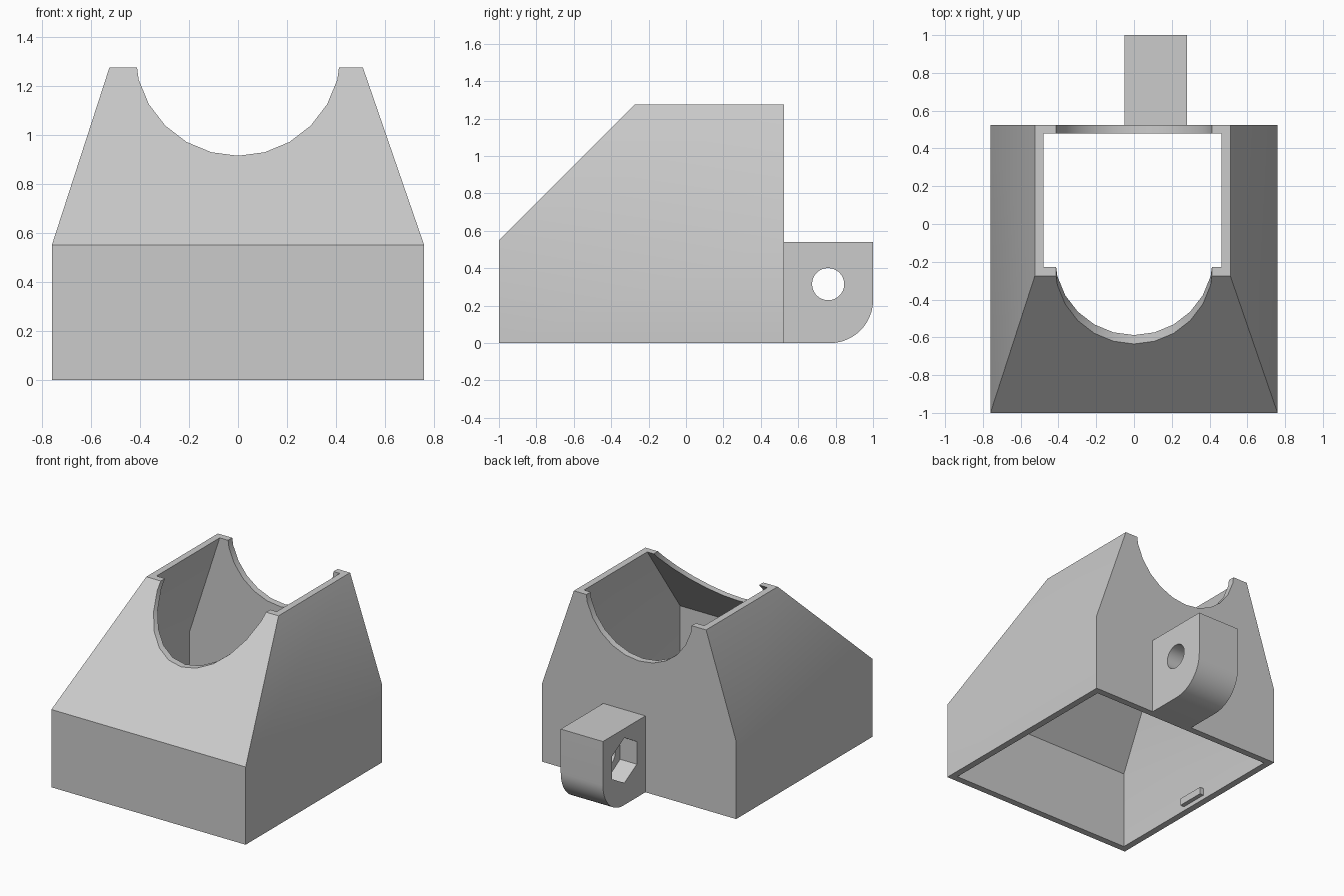
import bpy, bmesh, math
from mathutils import Matrix

cube = bpy.data.objects.get("Cube")
if cube:
    bpy.data.objects.remove(cube, do_unlink=True)

grey = bpy.data.materials.new("plain_grey")
grey.use_nodes = True
grey.diffuse_color = (0.6, 0.6, 0.6, 1)
grey.node_tree.nodes["Principled BSDF"].inputs["Base Color"].default_value = (0.6, 0.6, 0.6, 1)


def finish(bm, name):
    bmesh.ops.recalc_face_normals(bm, faces=bm.faces)
    mesh = bpy.data.meshes.new(name)
    bm.to_mesh(mesh)
    bm.free()
    mesh.materials.append(grey)
    ob = bpy.data.objects.new(name, mesh)
    bpy.context.collection.objects.link(ob)
    return ob


def loft(name, rings):
    """Skin a stack of equal-length point rings and cap both ends."""
    bm = bmesh.new()
    rows = [[bm.verts.new(p) for p in ring] for ring in rings]
    n = len(rows[0])
    for a, b in zip(rows, rows[1:]):
        for i in range(n):
            j = (i + 1) % n
            bm.faces.new((a[i], a[j], b[j], b[i]))
    bm.faces.new(rows[0])
    bm.faces.new(rows[-1])
    return finish(bm, name)


def rect(x0, x1, y0, y1, z):
    return [(x0, y0, z), (x1, y0, z), (x1, y1, z), (x0, y1, z)]


def prism_x(name, outline, x0, x1):
    return loft(name, [[(x, y, z) for y, z in outline] for x in (x0, x1)])


def polygon(cy, cz, r, sides, start=0):
    angles = [start + math.tau * i / sides for i in range(sides)]
    return [(cy + r * math.cos(a), cz + r * math.sin(a)) for a in angles]


def cut(ob, cutter):
    cutter.hide_render = True
    mod = ob.modifiers.new("cut", 'BOOLEAN')
    mod.operation = 'DIFFERENCE'
    mod.solver = 'EXACT'
    mod.object = cutter
    bpy.context.view_layer.objects.active = ob
    bpy.ops.object.modifier_apply(modifier=mod.name)
    bpy.data.objects.remove(cutter, do_unlink=True)


# Outer dimensions
W, FRONT, BACK = 0.76, -1.0, 0.525
TOP_L, TOP_R, TOP_FRONT = -0.525, 0.51, -0.275
SHOULDER, TOP, T = 0.55, 1.275, 0.047

# Hollow housing, open at the top and bottom
housing = loft("housing", [
    rect(-W, W, FRONT, BACK, 0),
    rect(-W, W, FRONT, BACK, SHOULDER),
    rect(TOP_L, TOP_R, TOP_FRONT, BACK, TOP)])
inner_base = (T - W, W - T, FRONT + T, BACK - T)
inner_top = (TOP_L + T, TOP_R - T, TOP_FRONT + T, BACK - T)
cut(housing, loft("cavity_cutter", [
    rect(*inner_base, -0.1), rect(*inner_base, SHOULDER),
    rect(*inner_top, TOP), rect(*inner_top, TOP + 0.1)]))

# Round saddle through the front and back walls
saddle = polygon(0, 1.335, 0.42, 24)
cut(housing, loft("saddle_cutter", [[(x, y, z) for x, z in saddle] for y in (-1.2, 1.2)]))

# Hinge lug with a rounded lower corner, pin hole and nut pocket
R = 0.23
corner = [(1 - R + R * math.sin(a), R - R * math.cos(a))
          for a in (math.pi / 2 * i / 16 for i in range(17))]
lug = prism_x("hinge_lug", [(BACK - 0.02, 0.54), (BACK - 0.02, 0)] + corner + [(1, 0.54)],
              -0.05, 0.28)
cut(lug, prism_x("pin_hole_cutter", polygon(0.76, 0.315, 0.086, 32), -0.2, 0.4))
cut(lug, prism_x("nut_pocket_cutter", polygon(0.76, 0.315, 0.16, 6, math.pi / 6), -0.2, 0.08))

# Small retaining ridges low on the inner side walls
ridges = []
for side, name in ((-1, "right_ridge"), (1, "left_ridge")):
    bm = bmesh.new()
    bmesh.ops.create_cube(bm, size=1, matrix=Matrix.Translation(
        (side * (W - T - 0.01), -0.24, 0.055)) @ Matrix.Diagonal((0.04, 0.2, 0.05, 1)))
    ridges.append(finish(bm, name))

# Smooth shading with sharp corners kept
bpy.ops.object.select_all(action='DESELECT')
for ob in [housing, lug] + ridges:
    ob.select_set(True)
bpy.context.view_layer.objects.active = housing
bpy.ops.object.shade_smooth_by_angle(angle=math.radians(30))
